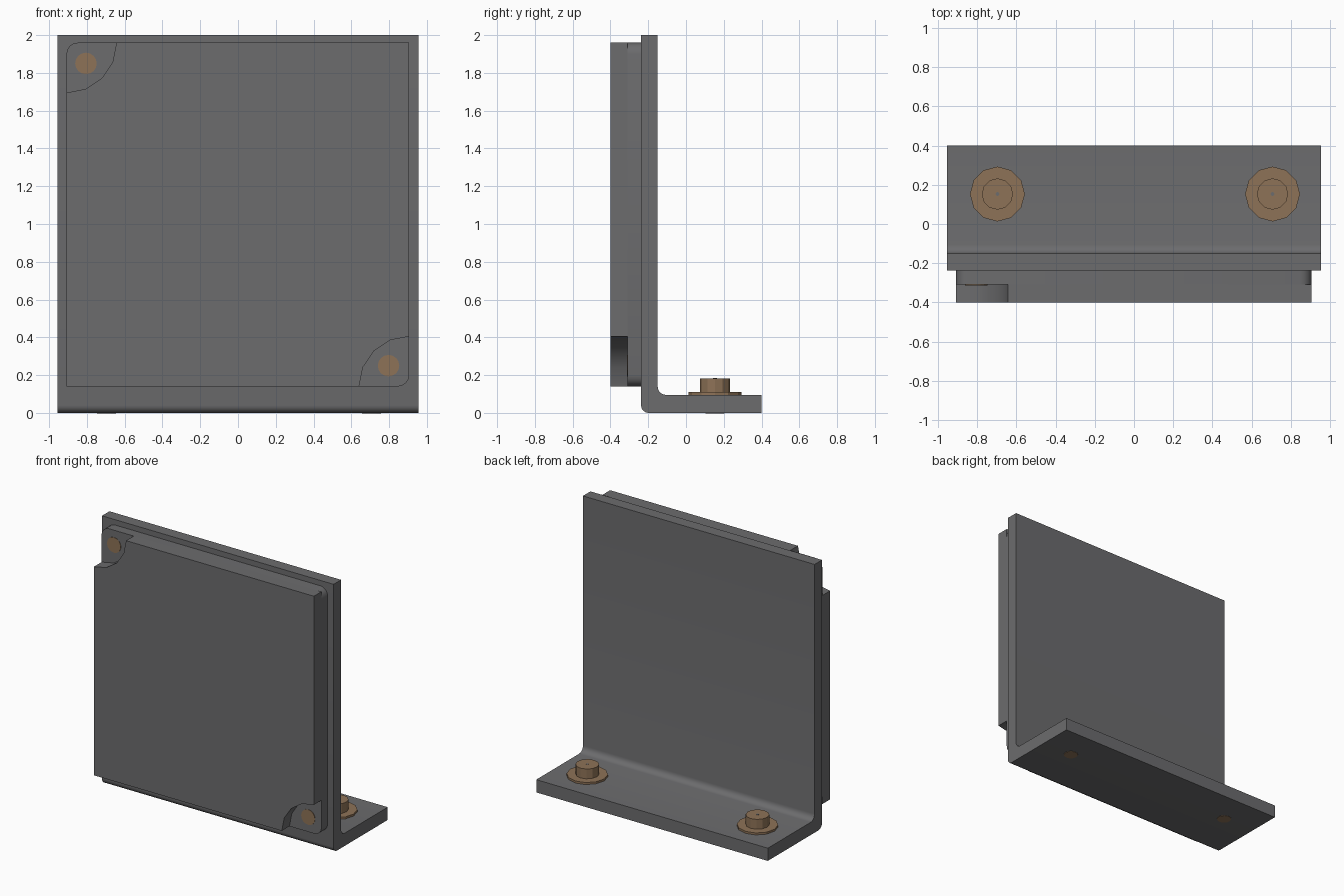
import bpy
import bmesh
import math
from mathutils import Vector

if "Cube" in bpy.data.objects:
    bpy.data.objects.remove(bpy.data.objects["Cube"])


def material(name, rgb):
    m = bpy.data.materials.new(name)
    m.diffuse_color = (*rgb, 1)
    m.use_nodes = True
    m.node_tree.nodes["Principled BSDF"].inputs["Base Color"].default_value = m.diffuse_color
    return m


GREY = material("dark grey metal", (0.15, 0.15, 0.155))
BRONZE = material("bronze", (0.27, 0.17, 0.095))


def arc(cx, cy, r, a0, a1, n):
    """Points along a circular arc, angles in degrees."""
    return [(cx + r * math.cos(math.radians(a0 + (a1 - a0) * i / n)),
             cy + r * math.sin(math.radians(a0 + (a1 - a0) * i / n))) for i in range(n + 1)]


def extrude(name, points, place, depth, mat, smooth=False):
    """Extrude a 2D outline: place maps 2D to 3D, depth is the extrusion vector."""
    bm = bmesh.new()
    face = bm.faces.new([bm.verts.new(place(u, v)) for u, v in points])
    out = bmesh.ops.extrude_face_region(bm, geom=[face])
    moved = [g for g in out["geom"] if isinstance(g, bmesh.types.BMVert)]
    bmesh.ops.translate(bm, verts=moved, vec=Vector(depth))
    bmesh.ops.recalc_face_normals(bm, faces=bm.faces)
    mesh = bpy.data.meshes.new(name)
    bm.to_mesh(mesh)
    bm.free()
    ob = bpy.data.objects.new(name, mesh)
    bpy.context.collection.objects.link(ob)
    mesh.materials.append(mat)
    if smooth:
        bpy.ops.object.select_all(action='DESELECT')
        ob.select_set(True)
        bpy.context.view_layer.objects.active = ob
        bpy.ops.object.shade_smooth_by_angle(angle=math.radians(35))
    return ob


def circle(cx, cy, r, n):
    return arc(cx, cy, r, 0, 360, n)[:-1]


# L-shaped bracket with rounded bend, profile in y-z
profile = [(0.4, 0.0), (0.4, 0.095)]
profile += arc(-0.105, 0.14, 0.045, 270, 180, 5)
profile += [(-0.15, 2.0), (-0.238, 2.0)]
profile += arc(-0.198, 0.04, 0.04, 180, 270, 5)
extrude("bracket", profile, lambda y, z: (-0.955, y, z), (1.91, 0, 0), GREY, True)

# Panel extents in x-z
X0, X1, Z0, Z1 = -0.908, 0.906, 0.14, 1.96

# Rear panel layer with rounded corners
r = 0.06
back = (arc(X1 - r, Z1 - r, r, 0, 90, 4) + arc(X0 + r, Z1 - r, r, 90, 180, 4)
        + arc(X0 + r, Z0 + r, r, 180, 270, 4) + arc(X1 - r, Z0 + r, r, 270, 360, 4))
extrude("panel_back", back, lambda x, z: (x, -0.31, z), (0, 0.074, 0), GREY, True)

# Front panel layer with two opposite corners scooped out
front = ([(X0, Z0)] + arc(X1, Z0, 0.265, 180, 90, 4)
         + [(X1, Z1)] + arc(X0, Z1, 0.265, 360, 270, 4))
extrude("panel_front", front, lambda x, z: (x, -0.4, z), (0, 0.09, 0), GREY, True)

# Flush screws in the scooped corners
for i, (x, z) in enumerate([(-0.805, 1.85), (0.797, 0.25)]):
    extrude(f"corner_screw_{i}", circle(x, z, 0.057, 16),
            lambda u, v: (u, -0.313, v), (0, 0.003, 0), BRONZE)

# Foot bolts: washer, head, centre mark and shank end underneath
for i, x in enumerate([-0.697, 0.707]):
    for part, rad, z, h, n, mat in [("washer", 0.14, 0.095, 0.015, 12, BRONZE),
                                    ("bolt_head", 0.08, 0.11, 0.073, 12, BRONZE),
                                    ("bolt_centre", 0.01, 0.183, 0.002, 8, GREY),
                                    ("bolt_end", 0.05, -0.002, 0.002, 12, BRONZE)]:
        extrude(f"{part}_{i}", circle(x, 0.153, rad, n),
                lambda u, v: (u, v, z), (0, 0, h), mat)
